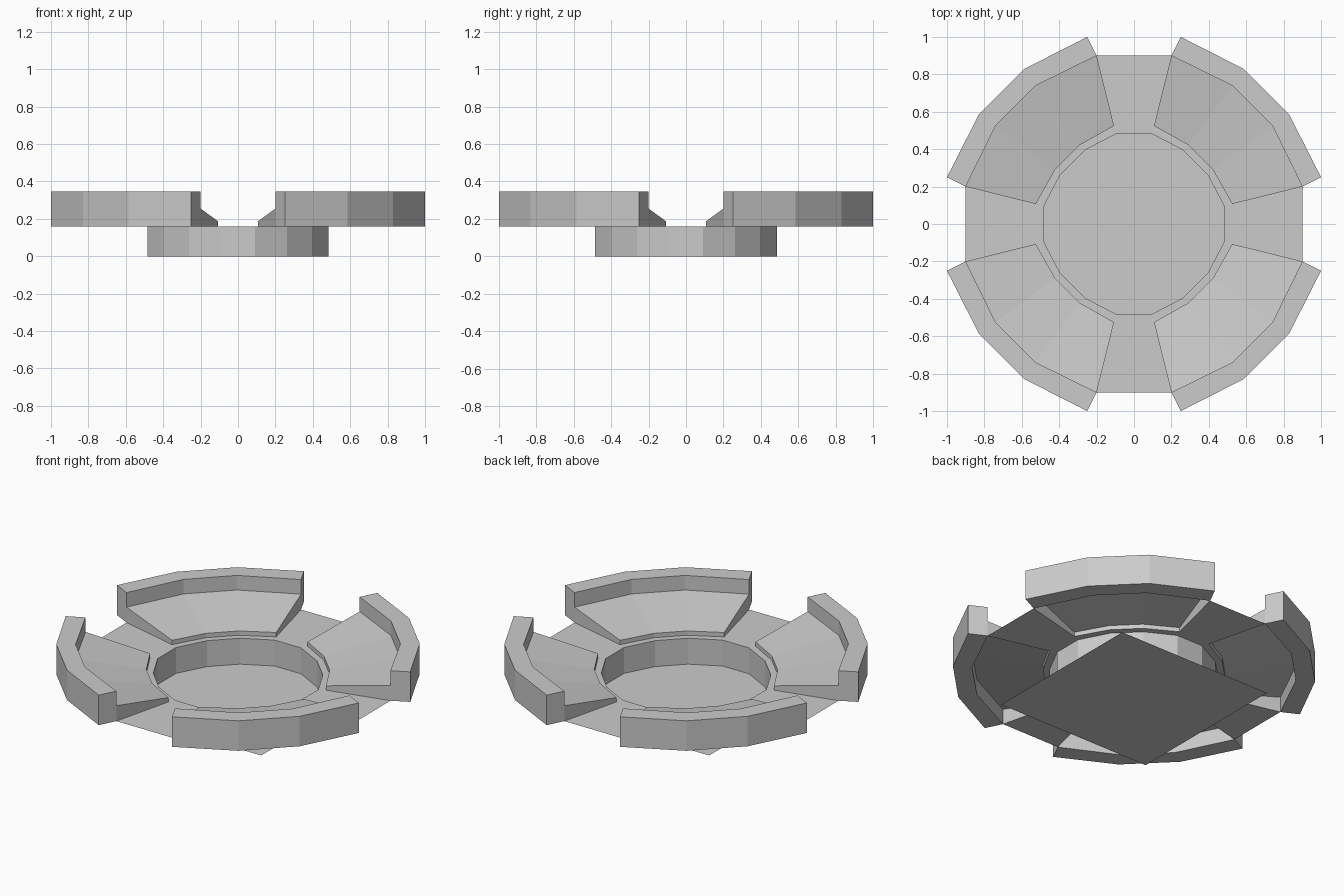
import bpy, bmesh
from math import pi
from mathutils import Matrix, Vector

if "Cube" in bpy.data.objects:
    bpy.data.objects.remove(bpy.data.objects["Cube"])

BASE, TOP = 0.16, 0.345


def arc(a, b):
    """Four points across one corner, counter-clockwise, mirrored about the diagonal."""
    return [a, b, b[::-1], a[::-1]]


OUTER = arc((1.0, 0.25), (0.83, 0.585))
INNER = arc((0.9, 0.2), (0.74, 0.525))
LIP = arc((0.525, 0.107), (0.422, 0.29))
PIT = arc((0.485, 0.09), (0.395, 0.262))


def at(points, z):
    return [Vector((x, y, z)) for x, y in points]


def around(points):
    """Repeat a corner's points at all four corners."""
    return [(Matrix.Rotation(k * pi / 2, 4, 'Z') @ Vector((x, y, 0))).xy[:]
            for k in range(4) for x, y in points]


def strip(a, b, closed=False):
    n = len(a)
    return [(a[i], a[(i + 1) % n], b[(i + 1) % n], b[i])
            for i in range(n if closed else n - 1)]


def make(name, faces, turn=0, solid=False):
    bm = bmesh.new()
    for f in faces:
        bm.faces.new([bm.verts.new(v) for v in f])
    bmesh.ops.remove_doubles(bm, verts=bm.verts, dist=0.0005)
    if solid:
        bmesh.ops.recalc_face_normals(bm, faces=bm.faces)
    bm.transform(Matrix.Rotation(turn, 4, 'Z'))
    mesh = bpy.data.meshes.new(name)
    bm.to_mesh(mesh)
    bm.free()
    ob = bpy.data.objects.new(name, mesh)
    bpy.context.collection.objects.link(ob)


# Raised rim: a box section swept across the corner, with end caps
section = [at(OUTER, BASE), at(OUTER, TOP), at(INNER, TOP), at(INNER, BASE)]
rim = [f for i in range(4) for f in strip(section[i], section[(i + 1) % 4])]
rim += [[s[0] for s in section], [s[-1] for s in section]]

# Sloping seat: open underneath, with a low inner lip and side walls
high, low, foot, back = at(INNER, 0.255), at(LIP, 0.187), at(LIP, BASE), at(INNER, BASE)
seat = strip(high, low) + strip(low, foot)
seat += [(high[0], low[0], foot[0], back[0]), (back[3], foot[3], low[3], high[3])]

# Flat walkway between two seats
walkway = [at([(0.525, -0.107), (0.9, -0.2), (0.9, 0.2), (0.525, 0.107)], BASE)]

for k in range(4):
    turn = k * pi / 2
    make(f"rim_{k + 1}", rim, turn, solid=True)
    make(f"sloping_seat_{k + 1}", seat, turn)
    make(f"walkway_{k + 1}", walkway, turn)

# Narrow ledge around the pit, the pit wall and its square floor
pit_edge = around(PIT)
make("pit_ledge", strip(at(around(LIP), BASE), at(pit_edge, BASE), closed=True))
make("pit_wall", strip(at(pit_edge, BASE), at(pit_edge, 0), closed=True))
s = 0.527
make("pit_floor", [at([(-s, -s), (s, -s), (s, s), (-s, s)], 0)])
